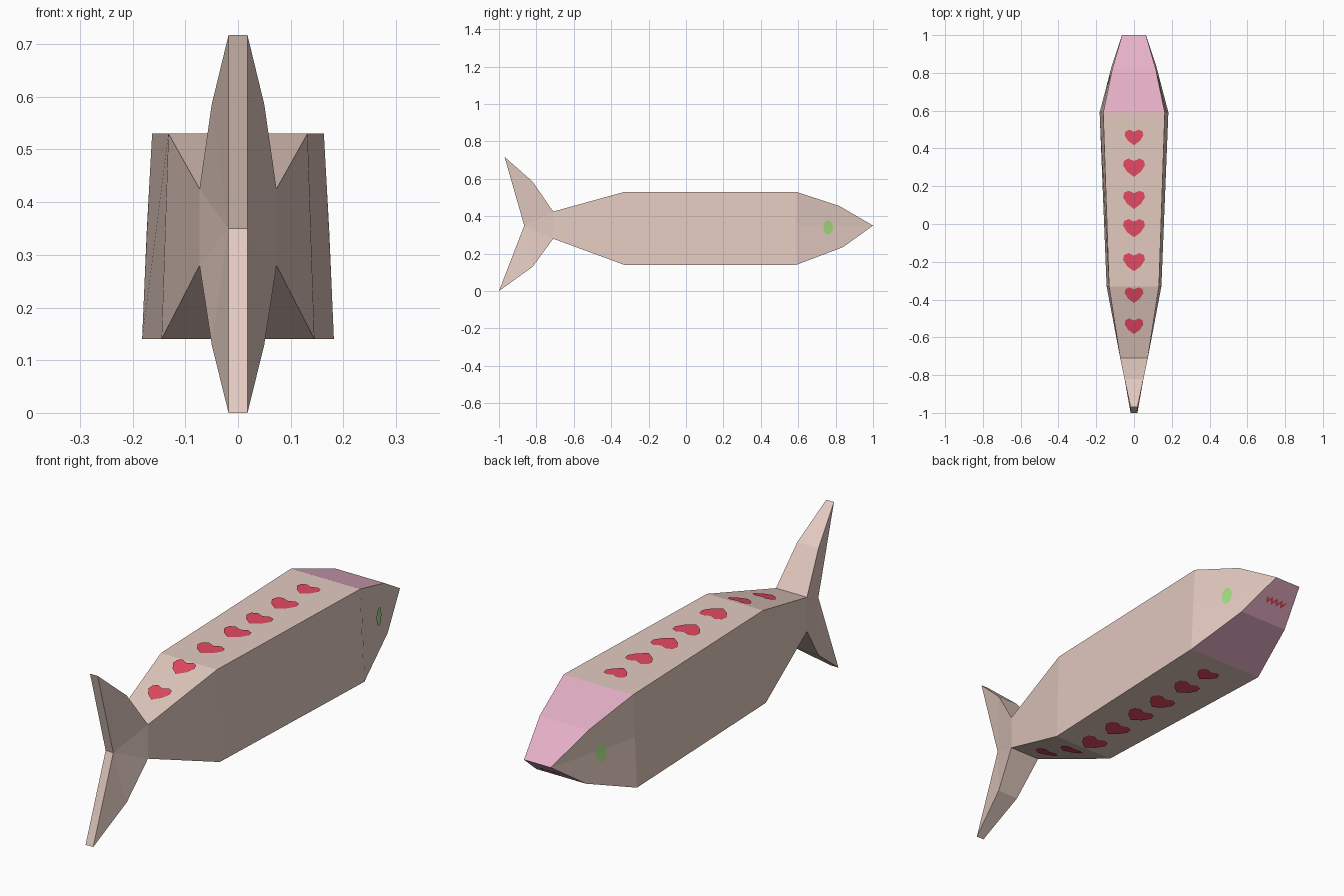
import bpy, bmesh, math
from mathutils import Vector
from mathutils.bvhtree import BVHTree

if "Cube" in bpy.data.objects:
    bpy.data.objects.remove(bpy.data.objects["Cube"])


def material(name, srgb):
    m = bpy.data.materials.new(name)
    m.diffuse_color = [(c / 255 / 12.92 if c < 10 else ((c / 255 + 0.055) / 1.055) ** 2.4)
                       for c in srgb] + [1]
    m.use_nodes = True
    m.node_tree.nodes["Principled BSDF"].inputs["Base Color"].default_value = m.diffuse_color
    return m


SKIN = material("beige skin", (227, 202, 192))
PINK = material("pink snout", (230, 176, 199))
RED = material("heart red", (230, 74, 97))
GREEN = material("eye green", (168, 220, 132))


def finish(name, bm, mats):
    me = bpy.data.meshes.new(name)
    bm.to_mesh(me)
    for m in mats:
        me.materials.append(m)
    bpy.context.collection.objects.link(bpy.data.objects.new(name, me))


def slab(name, pts, sides, rims, rim_mat=SKIN):
    """Symmetric part: pts are (y, z, half width), counter-clockwise from +x."""
    bm = bmesh.new()
    right = [bm.verts.new((w, y, z)) for y, z, w in pts]
    left = [bm.verts.new((-w, y, z)) for y, z, w in pts]
    for poly in sides:
        bm.faces.new([right[i] for i in poly])
        bm.faces.new([left[i] for i in reversed(poly)])
    for i in rims:
        j = (i + 1) % len(pts)
        f = bm.faces.new([right[i], left[i], left[j], right[j]])
        f.material_index = 1
    finish(name, bm, [SKIN, rim_mat])
    tree = BVHTree.FromBMesh(bm)
    bm.free()
    return tree


# Body: tapered trunk from tail root to neck
body = slab("body", [(-.71, .28, .073), (-.33, .14, .145), (.59, .14, .182),
                     (.59, .53, .163), (-.33, .53, .132), (-.71, .425, .073)],
            [(0, 1, 4, 5), (1, 2, 3, 4)], (0, 1, 3, 4))

# Head: wedge with a pink top and underside
head = slab("head", [(.59, .14, .182), (.84, .235, .117), (1, .35, .063),
                     (.82, .455, .115), (.59, .53, .163), (.59, .35, .173)],
            [(0, 1, 2, 5), (5, 2, 3, 4)], (0, 1, 2, 3), PINK)

# Tail: forked fin that thins toward its tips
slab("tail_fin", [(-.71, .425, .073), (-.82, .585, .05), (-.97, .717, .018),
                  (-.865, .35, .018), (-1, 0, .018), (-.82, .13, .05),
                  (-.71, .28, .073), (-.71, .35, .073)],
     [(3, 0, 1), (3, 1, 2), (3, 7, 0), (3, 6, 7), (3, 5, 6), (3, 4, 5)],
     range(6))


def drape(name, tree, strips, ray, mat):
    """Thin painted plate: polygons projected onto a part along a ray."""
    bm = bmesh.new()
    ray = Vector(ray)
    for poly in strips:
        vs = []
        for p in poly:
            start = Vector(p) - ray * 2
            hit = tree.ray_cast(start, ray)[0]
            vs.append(bm.verts.new((hit if hit else Vector(p)) - ray * 0.004))
        f = bm.faces.new(vs)
        f.normal_update()
        if f.normal.dot(ray) > 0:
            f.normal_flip()
    bmesh.ops.remove_doubles(bm, verts=bm.verts, dist=1e-5)
    finish(name, bm, [mat])
    bm.free()


def fan(center, ring):
    return [(center, ring[i], ring[(i + 1) % len(ring)]) for i in range(len(ring))]


# Hearts along the back and the belly, points toward the tail
HEART = [(0, -.048), (.035, -.022), (.055, .01), (.05, .034), (.028, .044), (0, .032),
         (-.028, .044), (-.05, .034), (-.055, .01), (-.035, -.022)]


def hearts(label, ys, ray):
    for n, y in enumerate(ys, 1):
        s = 0.9 if abs(y - .46) < .02 or y < -.33 else 1.05
        ring = [(a * s, y + b * s, .35) for a, b in HEART]
        drape(f"{label}_heart_{n}", body, fan((0, y, .35), ring), ray, RED)


hearts("back", (.46, .30, .13, -.02, -.20, -.375, -.54), (0, 0, -1))
hearts("belly", (.47, .33, .17, .03, -.12, -.27, -.42, -.58), (0, 0, 1))

# Eyes
for label, side in (("right", 1), ("left", -1)):
    ring = [(0, .76 + .026 * math.cos(k * math.pi / 6), .34 + .038 * math.sin(k * math.pi / 6))
            for k in range(12)]
    drape(label + "_eye", head, fan((0, .76, .34), ring), (-side, 0, 0), GREEN)

# Mouth: thin zigzag band under the snout
zig = [(-.05 + .0125 * k, .92 + .008 * (-1) ** k) for k in range(9)]
drape("mouth", head, [((a[0], a[1] - .007, .35), (b[0], b[1] - .007, .35),
                       (b[0], b[1] + .007, .35), (a[0], a[1] + .007, .35))
                      for a, b in zip(zig, zig[1:])], (0, 0, 1), RED)
